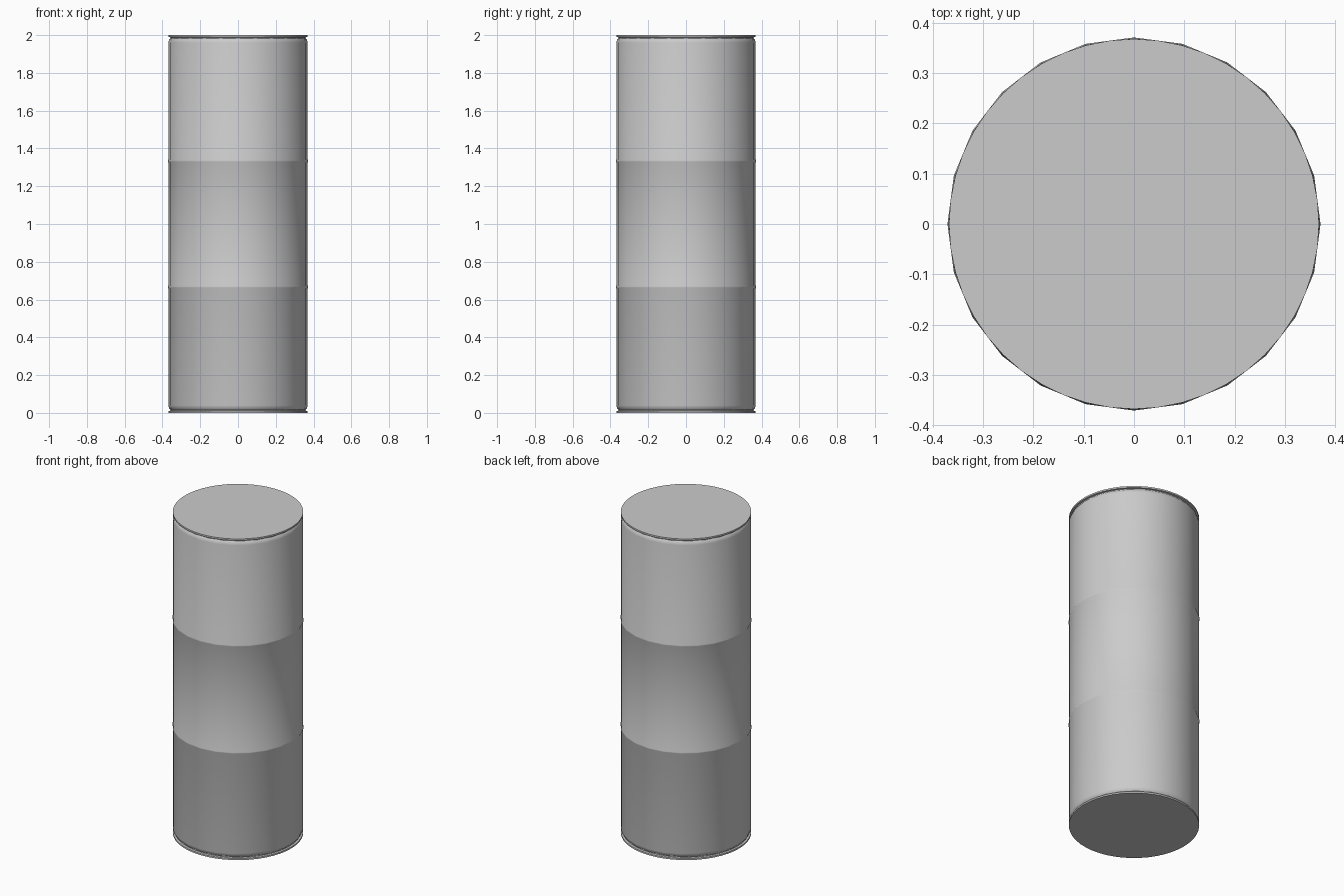
import bpy, bmesh
from math import cos, sin, radians, tau

if "Cube" in bpy.data.objects:
    bpy.data.objects.remove(bpy.data.objects["Cube"], do_unlink=True)

GREY = (0.6, 0.6, 0.6, 1)
mat = bpy.data.materials.new("grey metal")
mat.use_nodes = True
mat.diffuse_color = GREY
mat.node_tree.nodes["Principled BSDF"].inputs["Base Color"].default_value = GREY

SIDES = 24
RADIUS = 0.369
HEIGHT = 2.0


def lathe(name, profile, sides):
    """Turn a (radius, z) profile around z and close both ends."""
    bm = bmesh.new()
    rings = [[bm.verts.new((r * cos(tau * i / sides), r * sin(tau * i / sides), z))
              for i in range(sides)] for r, z in profile]
    for low, high in zip(rings, rings[1:]):
        for i in range(sides):
            j = (i + 1) % sides
            bm.faces.new((low[i], low[j], high[j], high[i]))
    bm.faces.new(rings[0][::-1])
    bm.faces.new(rings[-1])
    mesh = bpy.data.meshes.new(name)
    bm.to_mesh(mesh)
    bm.free()
    mesh.materials.append(mat)
    obj = bpy.data.objects.new(name, mesh)
    bpy.context.collection.objects.link(obj)
    bpy.ops.object.select_all(action="DESELECT")
    obj.select_set(True)
    bpy.context.view_layer.objects.active = obj
    bpy.ops.object.shade_smooth_by_angle(angle=radians(40))
    return obj


# Drum wall with rounded shoulders and a small bead at each third
shoulder = [(RADIUS - 0.012, 0.016), (RADIUS - 0.004, 0.024), (RADIUS, 0.04)]
wall = list(shoulder)
for z in (HEIGHT / 3, HEIGHT * 2 / 3):
    wall += [(RADIUS, z - 0.008), (RADIUS + 0.002, z - 0.003),
             (RADIUS + 0.002, z + 0.003), (RADIUS, z + 0.008)]
wall += [(r, HEIGHT - z) for r, z in reversed(shoulder)]
lathe("drum_wall", wall, SIDES)

# Flat end discs, each with a thin lip and a narrow neck under it
lip = RADIUS - 0.001
neck = RADIUS - 0.012
end = [(lip, 0), (lip, 0.010), (neck, 0.012), (neck, 0.020)]
lathe("bottom_disc", end, SIDES * 2)
lathe("top_disc", [(r, HEIGHT - z) for r, z in reversed(end)], SIDES * 2)
